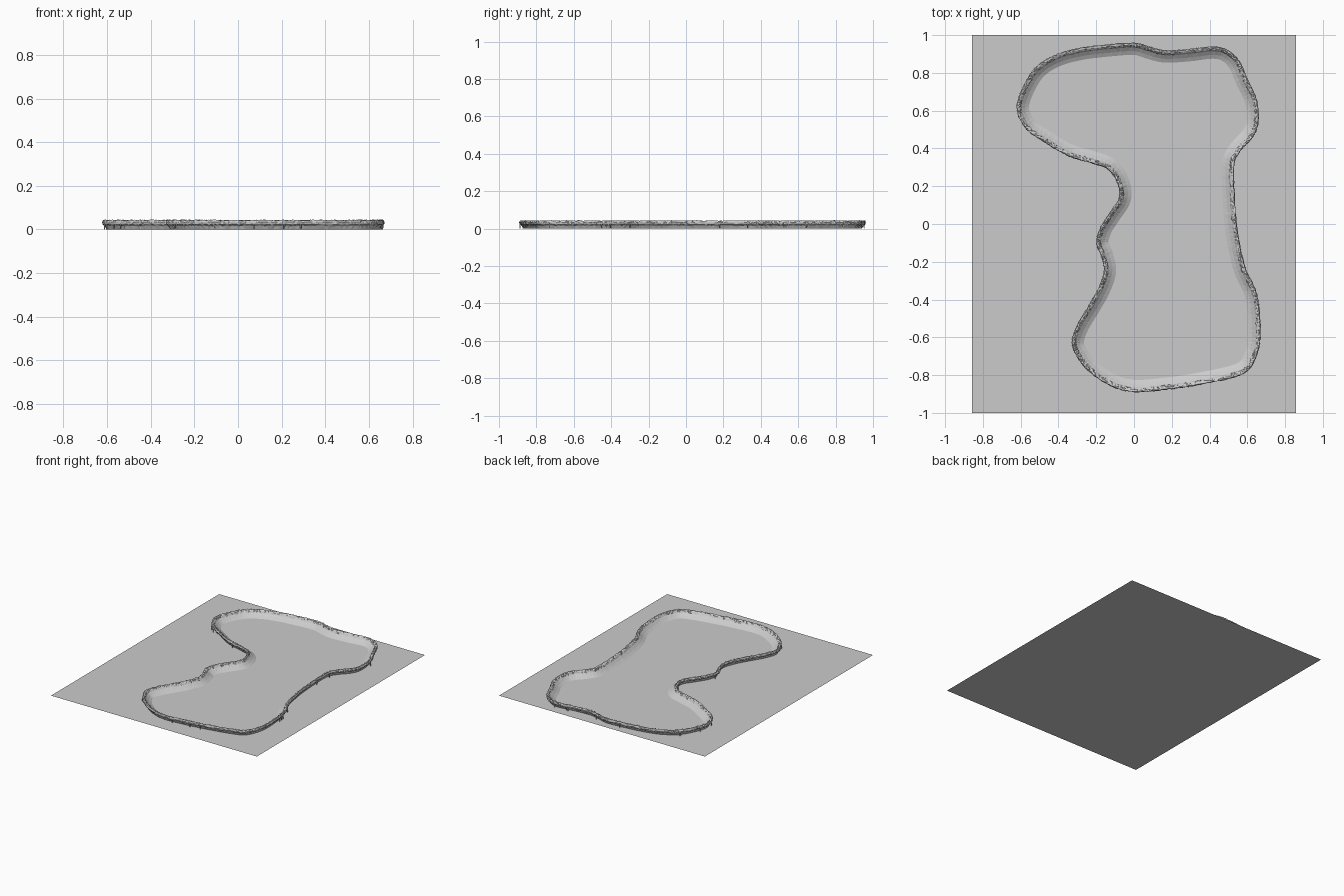
import bpy
import bmesh
import random
from mathutils import Vector

random.seed(4)
cube = bpy.data.objects.get("Cube")
if cube:
    bpy.data.objects.remove(cube, do_unlink=True)


def make_material(name, colour):
    mat = bpy.data.materials.new(name)
    mat.use_nodes = True
    mat.diffuse_color = colour
    mat.node_tree.nodes["Principled BSDF"].inputs["Base Color"].default_value = colour
    return mat


def make_object(name, bm, mat):
    mesh = bpy.data.meshes.new(name)
    bm.to_mesh(mesh)
    bm.free()
    mesh.materials.append(mat)
    obj = bpy.data.objects.new(name, mesh)
    bpy.context.collection.objects.link(obj)
    return obj


def smooth_loop(points, steps):
    """Closed curve running through all the points."""
    result = []
    count = len(points)
    for i in range(count):
        a, b, c, d = (Vector(points[(i + k) % count]) for k in (-1, 0, 1, 2))
        for s in range(steps):
            t = s / steps
            result.append(0.5 * (2 * b + (c - a) * t
                                 + (2 * a - 5 * b + 4 * c - d) * t ** 2
                                 + (3 * b - a - 3 * c + d) * t ** 3))
    return result


def outward_normals(path):
    # The outline runs clockwise, so the left-hand side faces outward
    normals = []
    for i in range(len(path)):
        along = path[(i + 1) % len(path)] - path[i - 1]
        normals.append(Vector((-along.y, along.x)).normalized())
    return normals


stone = make_material("plain grey", (0.6, 0.6, 0.6, 1))

# Flat ground sheet
bm = bmesh.new()
bmesh.ops.create_grid(bm, x_segments=1, y_segments=1, size=1)
bmesh.ops.scale(bm, vec=(0.857, 1, 1), verts=bm.verts)
make_object("ground", bm, stone)

# Outer edge of the winding bank, clockwise from the left
outline = [
    (-.62, .6), (-.6, .7), (-.53, .82), (-.43, .89), (-.3, .93), (-.15, .95),
    (0, .96), (.08, .94), (.16, .92), (.28, .925), (.42, .94), (.5, .92),
    (.56, .86), (.6, .77), (.65, .66), (.66, .54), (.63, .46), (.56, .38),
    (.53, .3), (.54, .05), (.56, -.1), (.59, -.23), (.645, -.35),
    (.665, -.46), (.67, -.6), (.65, -.7), (.6, -.78), (.5, -.82),
    (.3, -.86), (.15, -.88), (0, -.89), (-.12, -.86), (-.24, -.78),
    (-.31, -.69), (-.33, -.62), (-.3, -.53), (-.24, -.43), (-.19, -.34),
    (-.16, -.25), (-.175, -.17), (-.2, -.1), (-.18, -.02), (-.13, .06),
    (-.08, .14), (-.09, .22), (-.14, .29), (-.22, .32), (-.35, .36),
    (-.47, .43), (-.57, .5)]
path = smooth_loop(outline, 14)
normals = outward_normals(path)

# Bank section: inward offset, height, roughness
section = [
    (.065, 0, 0), (.045, .011, .0005), (.026, .026, .0008),
    (.02, .036, .003), (.012, .042, .003), (.004, .043, .003),
    (0, .034, .002), (.002, .024, .002), (.012, .016, .002), (.02, 0, 0)]
bm = bmesh.new()
rings = []
for point, normal in zip(path, normals):
    ring = []
    for inset, height, rough in section:
        place = point - normal * (inset + random.uniform(-rough, rough))
        z = height + random.uniform(-rough, rough) * 0.8
        ring.append(bm.verts.new((place.x, place.y, z)))
    rings.append(ring)
for i, ring in enumerate(rings):
    following = rings[(i + 1) % len(rings)]
    for k in range(len(section) - 1):
        bm.faces.new((ring[k], ring[k + 1], following[k + 1], following[k]))
bmesh.ops.triangulate(bm, faces=bm.faces)
bmesh.ops.recalc_face_normals(bm, faces=bm.faces)
make_object("rocky_bank", bm, stone)

# Small stones strewn along the crest
bm = bmesh.new()
for i in range(0, len(path), 2):
    place = path[i] - normals[i] * random.uniform(.003, .022)
    size = random.uniform(.002, .004)
    made = bmesh.ops.create_icosphere(bm, subdivisions=1, radius=size)
    bmesh.ops.translate(bm, vec=(place.x, place.y, .04), verts=made["verts"])
make_object("crest_stones", bm, stone)

# Thin stalks hanging under the outer lip
bm = bmesh.new()
for i in random.sample(range(len(path)), 26):
    place = path[i] - normals[i] * .001
    made = bmesh.ops.create_cone(bm, cap_ends=True, segments=5,
                                 radius1=.002, radius2=.004, depth=.026)
    bmesh.ops.translate(bm, vec=(place.x, place.y, .013), verts=made["verts"])
make_object("lip_stalks", bm, stone)
